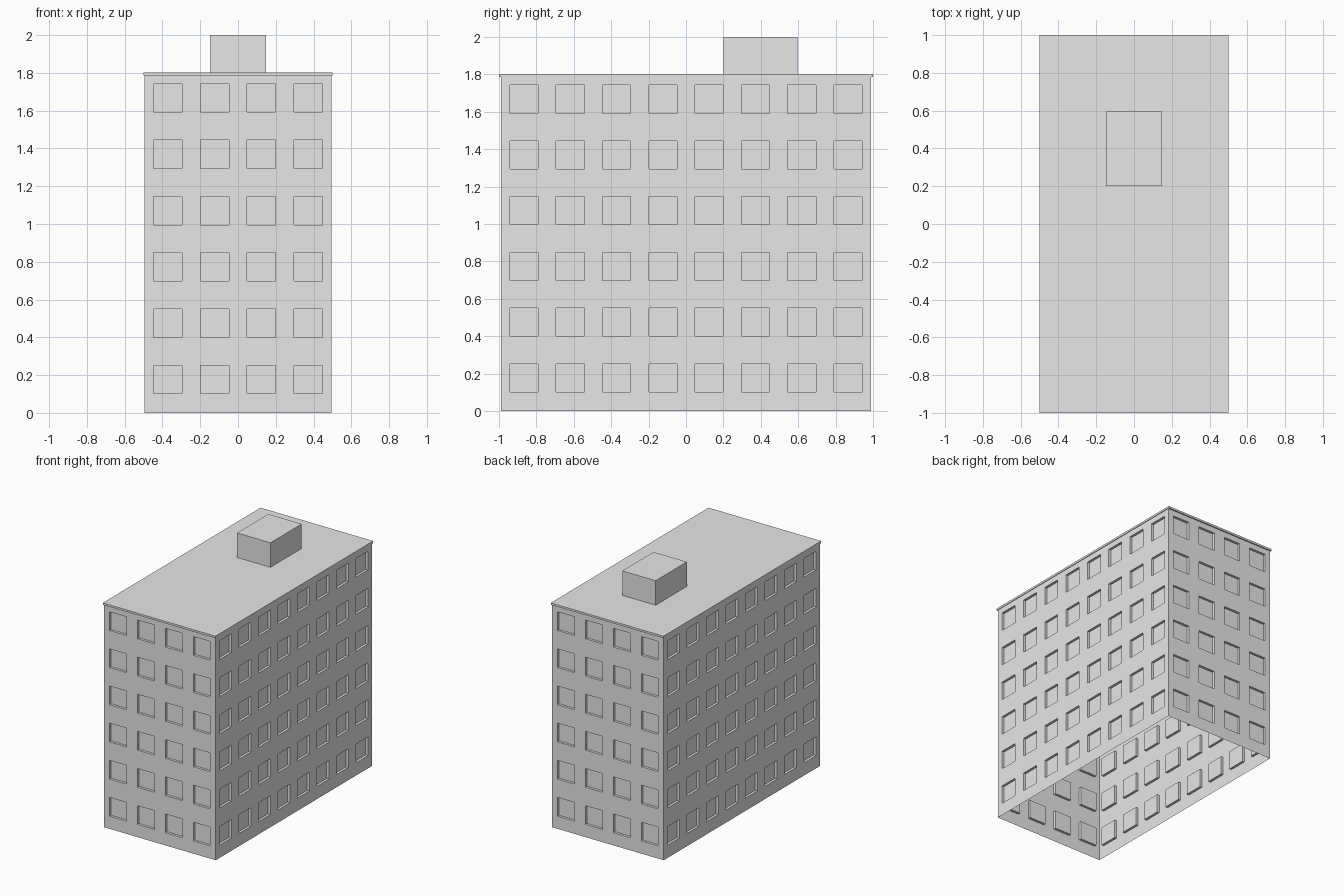
import bpy
import bmesh
from math import pi
from mathutils import Matrix, Vector

if "Cube" in bpy.data.objects:
    bpy.data.objects.remove(bpy.data.objects["Cube"], do_unlink=True)

grey = bpy.data.materials.new("pale grey")
grey.use_nodes = True
grey.diffuse_color = (0.8, 0.8, 0.8, 1)
grey.node_tree.nodes["Principled BSDF"].inputs["Base Color"].default_value = (0.8, 0.8, 0.8, 1)

HALF_X, HALF_Y, WALL_TOP = 0.495, 0.99, 1.787
BAY, FLOOR, WINDOW, SILL, RECESS = 0.2475, 0.298, 0.15, 0.102, 0.02
FLOORS = 6


def finish(bm, name):
    mesh = bpy.data.meshes.new(name)
    bm.to_mesh(mesh)
    bm.free()
    mesh.materials.append(grey)
    obj = bpy.data.objects.new(name, mesh)
    bpy.context.collection.objects.link(obj)
    return obj


def box(name, low, high):
    low, high = Vector(low), Vector(high)
    bm = bmesh.new()
    place = Matrix.Translation((low + high) / 2) @ Matrix.Diagonal((*(high - low), 1))
    bmesh.ops.create_cube(bm, size=1, matrix=place)
    return finish(bm, name)


def cuts(start, end, first, step, count):
    """Cut lines along a wall; every odd strip holds windows."""
    lines = [start]
    for i in range(count):
        lines += [first + i * step, first + i * step + WINDOW]
    return lines + [end]


def add_wall(bm, half_width, distance, turn, bays):
    """One outward-facing wall sheet; returns its window faces."""
    us = cuts(-half_width, half_width, -half_width + (BAY - WINDOW) / 2, BAY, bays)
    zs = cuts(0, WALL_TOP, SILL, FLOOR, FLOORS)
    rot = Matrix.Rotation(turn, 3, "Z")
    grid = [[bm.verts.new(rot @ Vector((u, -distance, z))) for u in us] for z in zs]
    windows = []
    for r in range(len(zs) - 1):
        for c in range(len(us) - 1):
            face = bm.faces.new((grid[r][c], grid[r][c + 1],
                                 grid[r + 1][c + 1], grid[r + 1][c]))
            if r % 2 and c % 2:
                windows.append(face)
    return windows


# Hollow shell of four walls with recessed windows, open underneath
bm = bmesh.new()
windows = []
for k in range(4):
    if k % 2:
        windows += add_wall(bm, HALF_Y, HALF_X, k * pi / 2, 8)
    else:
        windows += add_wall(bm, HALF_X, HALF_Y, k * pi / 2, 4)
bm.normal_update()
bmesh.ops.inset_individual(bm, faces=windows, thickness=0, depth=-RECESS)
bmesh.ops.remove_doubles(bm, verts=bm.verts, dist=0.0001)
finish(bm, "walls")

# Overhanging roof slab and rooftop hut
box("roof_slab", (-0.5, -1, WALL_TOP), (0.5, 1, 1.803))
box("rooftop_hut", (-0.148, 0.2, 1.803), (0.148, 0.596, 2))
